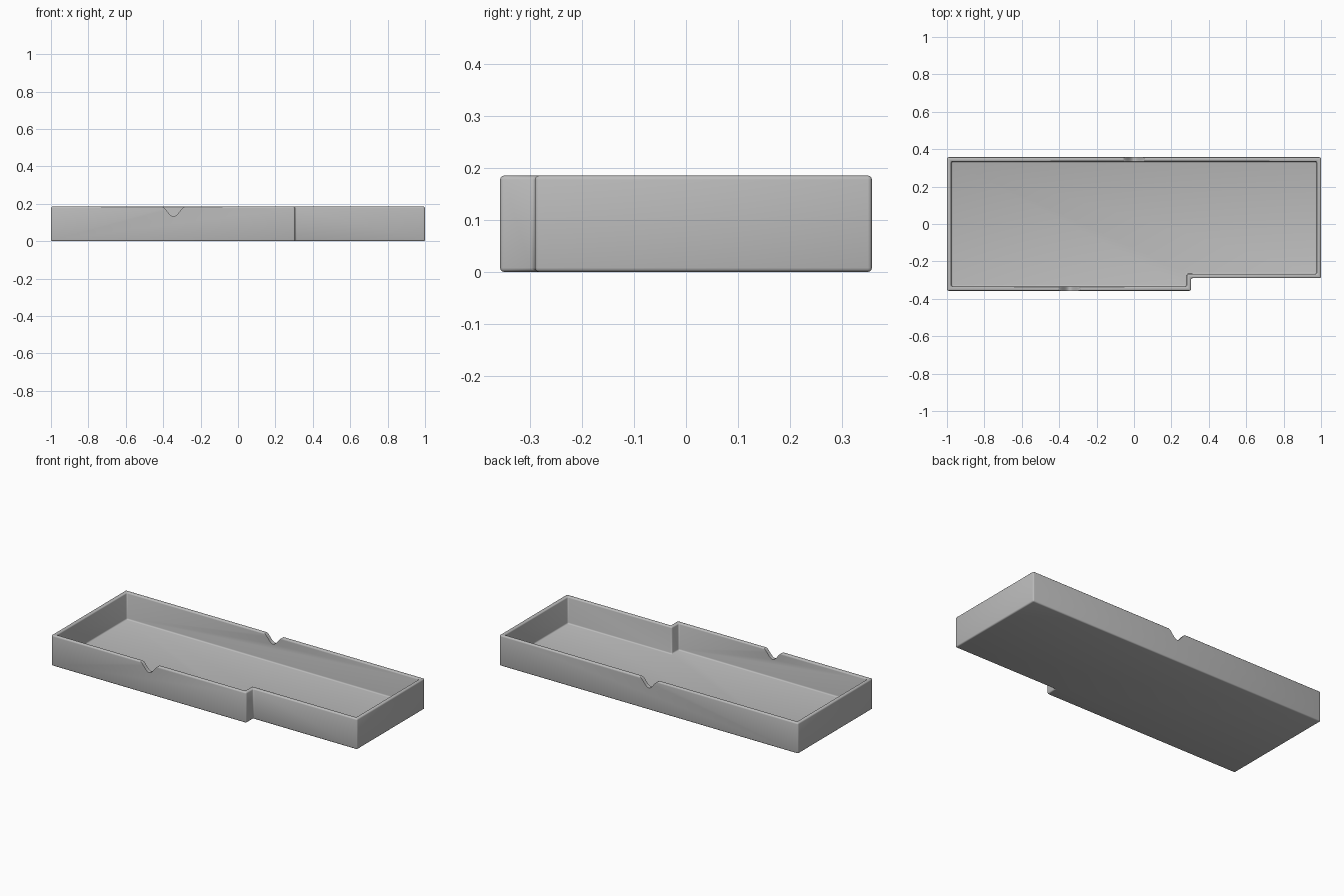
import bpy, bmesh, math

cube = bpy.data.objects.get("Cube")
if cube:
    bpy.data.objects.remove(cube, do_unlink=True)

HEIGHT, WALL, FLOOR, EDGE = 0.185, 0.023, 0.022, 0.008
HALF_Y = 0.357

grey = bpy.data.materials.new("plain grey")
grey.use_nodes = True
colour = (0.5, 0.5, 0.5, 1)
grey.diffuse_color = colour
grey.node_tree.nodes["Principled BSDF"].inputs["Base Color"].default_value = colour


def make_object(name, bm):
    bmesh.ops.recalc_face_normals(bm, faces=bm.faces)
    mesh = bpy.data.meshes.new(name)
    bm.to_mesh(mesh)
    bm.free()
    mesh.materials.append(grey)
    obj = bpy.data.objects.new(name, mesh)
    bpy.context.collection.objects.link(obj)
    return obj


def extrude_face(bm, face, offset):
    """Extrude one face and return the moved cap."""
    cap = bmesh.ops.extrude_discrete_faces(bm, faces=[face])["faces"][0]
    bmesh.ops.translate(bm, vec=offset, verts=cap.verts)
    return cap


# Tray: stepped outline, raised, inset for the wall, sunk to the floor
outline = [(-1, -HALF_Y), (0.305, -HALF_Y), (0.305, -0.29),
           (1, -0.29), (1, HALF_Y), (-1, HALF_Y)]
bm = bmesh.new()
base = bm.faces.new([bm.verts.new((x, y, 0)) for x, y in outline])
top = extrude_face(bm, base, (0, 0, HEIGHT))
bm.faces.new([v for v in sorted(bm.verts, key=lambda v: v.index) if v.co.z == 0]) \
    if not any(all(v.co.z == 0 for v in f.verts) for f in bm.faces) else None
bmesh.ops.recalc_face_normals(bm, faces=bm.faces)
bmesh.ops.inset_region(bm, faces=[top], thickness=WALL, use_even_offset=True)
extrude_face(bm, top, (0, 0, FLOOR - HEIGHT))
bmesh.ops.bevel(bm, geom=[e for e in bm.edges if e.calc_face_angle(0) > 0.5],
                offset=EDGE, offset_type='OFFSET', segments=3, profile=0.5,
                affect='EDGES', clamp_overlap=True)
tray = make_object("tray", bm)


# Finger notches: bell-shaped dips in the front and back walls
def notch(name, x, y, half_width=0.066, depth=0.053, steps=24):
    bm = bmesh.new()
    points = [(-half_width, HEIGHT + 0.05)]
    for i in range(steps + 1):
        t = 2 * i / steps - 1
        points.append((t * half_width,
                       HEIGHT + 0.0005 - depth * (1 + math.cos(math.pi * t)) / 2))
    points.append((half_width, HEIGHT + 0.05))
    face = bm.faces.new([bm.verts.new((x + px, y - 0.04, pz)) for px, pz in points])
    solid = bmesh.ops.extrude_face_region(bm, geom=[face])
    bmesh.ops.translate(bm, vec=(0, 0.08, 0),
                        verts=[g for g in solid["geom"] if isinstance(g, bmesh.types.BMVert)])
    cutter = make_object(name, bm)
    cutter.hide_render = True
    cutter.hide_set(True)
    cut = tray.modifiers.new(name, 'BOOLEAN')
    cut.operation = 'DIFFERENCE'
    cut.solver = 'EXACT'
    cut.object = cutter


notch("front_notch_cutter", -0.345, -HALF_Y + WALL / 2)
notch("back_notch_cutter", 0, HALF_Y - WALL / 2)

# Smooth shading with sharp edges kept
bpy.ops.object.select_all(action='DESELECT')
tray.select_set(True)
bpy.context.view_layer.objects.active = tray
for mod in list(tray.modifiers):
    bpy.ops.object.modifier_apply(modifier=mod.name)
bpy.ops.object.shade_smooth_by_angle(angle=math.radians(35))
